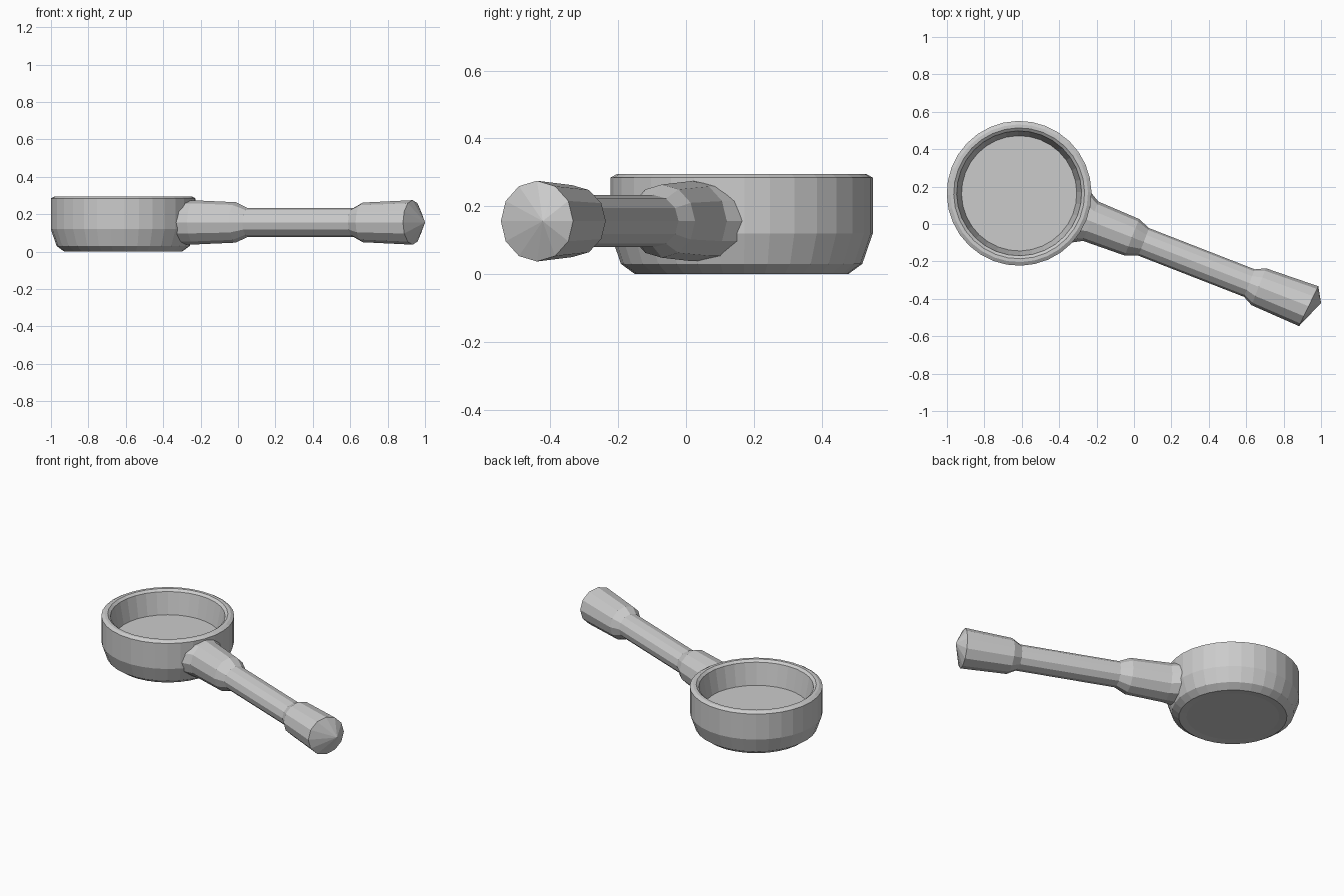
import bpy, bmesh, math
from mathutils import Matrix

if "Cube" in bpy.data.objects:
    bpy.data.objects.remove(bpy.data.objects["Cube"])

ANGLE = math.radians(-21.3)
PLACE = Matrix.Translation((-0.614, 0.164, 0)) @ Matrix.Rotation(ANGLE, 4, 'Z')


def skin(name, rings, start=None, end=None):
    """Join rings of points; close each end with a face, or a fan to a tip."""
    bm = bmesh.new()
    loops = [[bm.verts.new(p) for p in ring] for ring in rings]
    n = len(loops[0])
    for a, b in zip(loops, loops[1:]):
        for i in range(n):
            j = (i + 1) % n
            bm.faces.new((a[i], a[j], b[j], b[i]))
    for loop, tip in ((loops[0], start), (loops[-1], end)):
        if tip is None:
            bm.faces.new(loop)
        else:
            v = bm.verts.new(tip)
            for i in range(n):
                bm.faces.new((loop[i], loop[(i + 1) % n], v))
    bmesh.ops.recalc_face_normals(bm, faces=bm.faces)
    bm.transform(PLACE)
    me = bpy.data.meshes.new(name)
    bm.to_mesh(me)
    bm.free()
    ob = bpy.data.objects.new(name, me)
    bpy.context.collection.objects.link(ob)
    return ob


def circle(n):
    return [(math.cos(2 * math.pi * i / n), math.sin(2 * math.pi * i / n)) for i in range(n)]


# Round basket: outer wall, rim, then inside down to the floor (radius, height)
profile = [(0.27, 0.004), (0.315, 0.0), (0.356, 0.03), (0.387, 0.12), (0.387, 0.284),
           (0.368, 0.295), (0.350, 0.295), (0.334, 0.282), (0.308, 0.145)]
skin("basket", [[(r * c, r * s, z) for c, s in circle(32)] for r, z in profile])

# Handle along the basket's radius: (distance, half width, half height)
Z = 0.156
stations = [(0.345, 0.150, 0.118), (0.41, 0.113, 0.118), (0.647, 0.105, 0.108),
            (0.715, 0.079, 0.077), (1.321, 0.079, 0.077), (1.375, 0.106, 0.106),
            (1.661, 0.118, 0.119)]
rings = [[(t, w * c, Z + h * s) for c, s in circle(12)] for t, w, h in stations]
# The end face leans a little and rises to an off-centre point
rings[-1] = [(x + 0.08 * y, y, z) for x, y, z in rings[-1]]
skin("handle", rings, end=(1.717, 0.04, Z))
